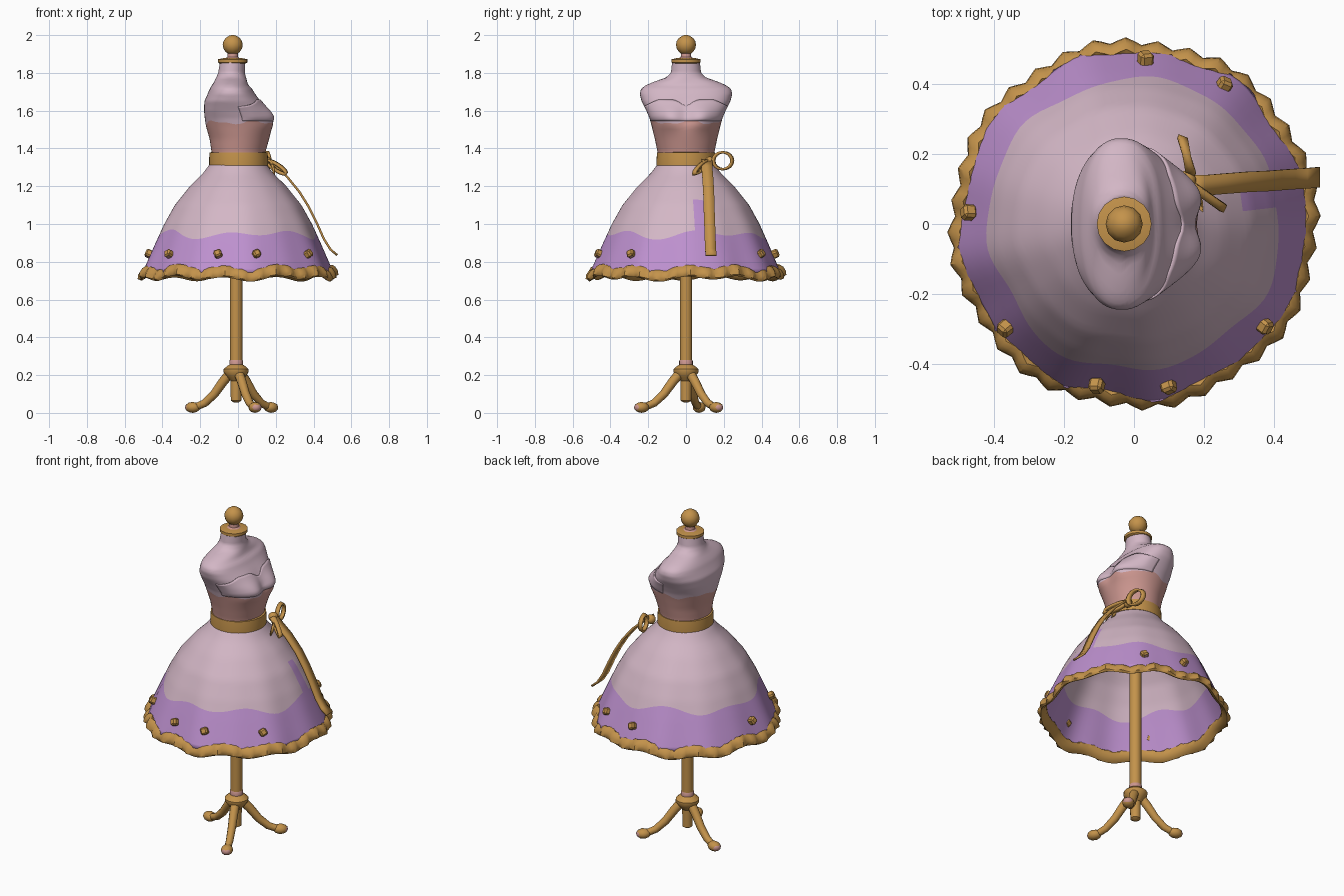
import bpy, bmesh, math
from math import sin, cos, pi, tau, exp, radians
from mathutils import Vector

cube = bpy.data.objects.get("Cube")
if cube:
    bpy.data.objects.remove(cube)


def material(name, rgb):
    m = bpy.data.materials.new(name)
    m.use_nodes = True
    m.diffuse_color = (*rgb, 1)
    m.node_tree.nodes["Principled BSDF"].inputs["Base Color"].default_value = (*rgb, 1)
    return m


PINK = material("pale pink", (0.65, 0.47, 0.56))
PURPLE = material("lilac", (0.51, 0.28, 0.62))
GOLD = material("old gold", (0.55, 0.29, 0.07))
SALMON = material("salmon", (0.61, 0.31, 0.28))


def finish(name, bm, mats, angle=40, rule=None):
    bmesh.ops.recalc_face_normals(bm, faces=bm.faces)
    mesh = bpy.data.meshes.new(name)
    if rule:
        for f in bm.faces:
            f.material_index = rule(f)
    bm.to_mesh(mesh)
    bm.free()
    for m in mats:
        mesh.materials.append(m)
    ob = bpy.data.objects.new(name, mesh)
    bpy.context.collection.objects.link(ob)
    bpy.ops.object.select_all(action="DESELECT")
    ob.select_set(True)
    bpy.context.view_layer.objects.active = ob
    bpy.ops.object.shade_smooth_by_angle(angle=radians(angle))
    return ob


def grid(name, point, nu, nv, mats, wrap_u=True, wrap_v=False, cap=False, row_mat=None, angle=40):
    """Sheet of quads from point(u, v), with u and v running 0..1."""
    bm = bmesh.new()
    ru, rv = nu + (not wrap_u), nv + (not wrap_v)
    rows = [[bm.verts.new(point(i / nu, j / nv)) for i in range(ru)] for j in range(rv)]
    for j in range(nv):
        for i in range(nu):
            k, l = (i + 1) % ru, (j + 1) % rv
            f = bm.faces.new((rows[j][i], rows[j][k], rows[l][k], rows[l][i]))
            if row_mat:
                f.material_index = row_mat((i + 0.5) / nu, (j + 0.5) / nv)
    if cap:
        bm.faces.new(rows[0][::-1])
        bm.faces.new(rows[-1])
    return finish(name, bm, mats, angle)


def lookup(table, z):
    for a, b in zip(table, table[1:]):
        if a[0] <= z <= b[0]:
            t = (z - a[0]) / (b[0] - a[0])
            return [p + (q - p) * t for p, q in zip(a[1:], b[1:])]
    return table[0][1:] if z < table[0][0] else table[-1][1:]


def lathe(name, profile, x, mat, sides=16):
    def point(u, v):
        r, z = profile[round(v * (len(profile) - 1))]
        return (x + r * cos(tau * u), r * sin(tau * u), z)
    return grid(name, point, sides, len(profile) - 1, [mat], cap=True)


def tube(name, pts, radii, mat, sides=10):
    pts = [Vector(p) for p in pts]

    def point(u, v):
        k = round(v * (len(pts) - 1))
        d = (pts[min(k + 1, len(pts) - 1)] - pts[max(k - 1, 0)]).normalized()
        s = d.cross(Vector((0, 0, 1))).normalized()
        return pts[k] + radii[k] * (s * cos(tau * u) + s.cross(d) * sin(tau * u))
    return grid(name, point, sides, len(pts) - 1, [mat], cap=True)


def ribbon(name, pts, across, width, closed=False):
    """Flat strip of cloth following a path."""
    bm = bmesh.new()
    a = Vector(across).normalized() * width / 2
    pairs = [(bm.verts.new(Vector(p) - a), bm.verts.new(Vector(p) + a)) for p in pts]
    if closed:
        pairs.append(pairs[0])
    for p, q in zip(pairs, pairs[1:]):
        bm.faces.new((p[0], p[1], q[1], q[0]))
    ob = finish(name, bm, [GOLD])
    s = ob.modifiers.new("cloth", "SOLIDIFY")
    s.thickness, s.offset = 0.012, 0


# Torso: height, back x, front x, half width, squareness
TORSO = [(1.31, -.14, .145, .15, 2), (1.38, -.14, .145, .15, 2), (1.45, -.15, .165, .165, 2),
         (1.52, -.17, .185, .182, 2.1), (1.56, -.176, .178, .193, 2.2), (1.60, -.18, .155, .21, 2.3),
         (1.65, -.178, .12, .235, 2.3), (1.69, -.16, .09, .245, 2.3), (1.715, -.15, .075, .238, 2.3),
         (1.735, -.138, .055, .212, 2.2), (1.755, -.125, .048, .165, 2.1), (1.775, -.115, .043, .105, 2),
         (1.80, -.105, .036, .08, 2), (1.86, -.095, .036, .073, 2)]


def torso_point(a, z, grow=0.0):
    back, front, w, n = lookup(TORSO, z)
    c, s = cos(a), sin(a)
    x = (back + front) / 2 + ((front - back) / 2 + grow) * math.copysign(abs(c) ** (2 / n), c)
    y = (w + grow) * math.copysign(abs(s) ** (2 / n), s)
    if c > 0:  # bust swell either side of a shallow centre
        swell = exp(-((abs(y) - .09) / .06) ** 2) * .022 - exp(-(y / .04) ** 2) * .012
        x += swell * exp(-((z - 1.57) / .06) ** 2)
    return Vector((x, y, z))


SPLIT = 14


def torso_grid(u, v):
    k, a = round(v * 48), tau * u
    edge = 1.538 + .008 * sin(5 * a + 1) + .005 * sin(9 * a)
    z = 1.31 + (edge - 1.31) * k / SPLIT if k <= SPLIT else edge + (1.86 - edge) * (k - SPLIT) / (48 - SPLIT)
    return torso_point(a, z)


grid("torso", torso_grid, 64, 48, [PINK, SALMON], cap=True,
     row_mat=lambda u, v: 1 if v * 48 < SPLIT else 0)


# Sweetheart cups as a slightly raised layer on the front
def cup_point(u, v):
    a = radians(-85 + 170 * u)
    y = torso_point(a, 1.62).y
    top = 1.66 - .035 * exp(-(y / .035) ** 2) - .035 * max(0, (abs(y) - .13) / .08)
    z = 1.545 + (top - 1.545) * v
    return torso_point(a, z, .007 * min(1, v * 4 + .1) * min(1, 8 * min(u, 1 - u) + .1))


cups = grid("bodice_cups", cup_point, 48, 10, [PINK], wrap_u=False)
cups.modifiers.new("cloth", "SOLIDIFY").thickness = .008

# Neck cap and finial
lathe("neck_cap", [(.07, 1.85), (.078, 1.856), (.078, 1.872), (.05, 1.878)], -.028, GOLD)
lathe("finial_stem", [(.045, 1.872), (.028, 1.885), (.026, 1.91)], -.028, SALMON)
lathe("finial_ball", [(.02, 1.898)] + [(.053 * sin(t * pi / 8), 1.948 - .052 * cos(t * pi / 8))
                                       for t in range(2, 8)] + [(.008, 2.0)], -.028, GOLD, 12)

# Skirt: height and radius, with soft folds that grow toward the hem
SKIRT = [(.74, .503), (.80, .478), (.90, .435), (1.0, .39), (1.1, .335), (1.2, .255), (1.27, .185), (1.33, .14)]


def skirt_point(u, v):
    k, a = round(v * 30), tau * u
    edge = .945 + .016 * sin(7 * a + 1) + .012 * sin(4 * a)
    z = .745 + (edge - .745) * k / 10 if k <= 10 else edge + (1.33 - edge) * (k - 10) / 20
    fold = 1 + (1 - v) * (.013 * sin(8 * a) + .008 * sin(13 * a + 2))
    r = lookup(SKIRT, z)[0] * fold
    return (r * cos(a), r * sin(a), z)


def skirt_colour(u, v):
    beside_sash = 8 < u * 360 < 18 and v * 30 < 19
    return 1 if v * 30 < 10 or beside_sash else 0


skirt = grid("skirt", skirt_point, 108, 30, [PINK, PURPLE], row_mat=skirt_colour)
skirt.modifiers.new("cloth", "SOLIDIFY").thickness = .008


# Ruffled hem trim
def hem_point(u, v):
    a, t = tau * u, tau * v
    r = .499 + .006 * sin(8 * a) + .009 * sin(36 * a) * (cos(t) > 0) + .019 * cos(t) - .012 * sin(t)
    z = .742 + .011 * cos(11 * a) + .006 * sin(5 * a) + .031 * sin(t)
    return (r * cos(a), r * sin(a), z)


grid("hem_trim", hem_point, 144, 8, [GOLD], wrap_v=True)

# Studs around the hem
for i, deg in enumerate((86, 57, 176, 219, 257, 282, 322)):
    bm = bmesh.new()
    bmesh.ops.create_cube(bm, size=.04)
    bmesh.ops.bevel(bm, geom=bm.edges[:], offset=.008, segments=1, affect="EDGES")
    ob = finish(f"hem_stud_{i + 1}", bm, [GOLD, SALMON], 20, lambda f: 1 if f.normal.z < -.9 else 0)
    ob.location = (.472 * cos(radians(deg)), .472 * sin(radians(deg)), .842)
    ob.rotation_euler = (radians(25), radians(-24), radians(deg))

# Waist sash, knot, bow loops and tails
BELT = [(.14, 1.305), (.156, 1.31), (.156, 1.345), (.153, 1.378), (.135, 1.382)]
lathe("waist_sash", BELT, .003, GOLD, 40)
bm = bmesh.new()
bmesh.ops.create_icosphere(bm, subdivisions=2, radius=.028)
finish("bow_knot", bm, [GOLD]).location = (.15, .125, 1.33)
ribbon("bow_loop_left", [(.15 + .012 * cos(t * pi / 8), .195 - .05 * cos(t * pi / 8), 1.335 + .045 * sin(t * pi / 8))
                         for t in range(16)], (1, -.4, 0), .028, True)
ribbon("bow_loop_right", [(.205 - .05 * cos(t * pi / 8), .08 + .035 * cos(t * pi / 8),
                           1.3 + .03 * cos(t * pi / 8) + .018 * sin(t * pi / 8))
                          for t in range(16)], (.4, .9, .3), .025, True)
ribbon("short_tail", [(.165, .12, 1.335), (.185, .08, 1.31), (.19, .05, 1.265)], (0, .8, .5), .035)
ribbon("long_tail", [(.16, .11, 1.34), (.2, .11, 1.305), (.26, .115, 1.25), (.325, .12, 1.17), (.375, .122, 1.09),
                     (.415, .125, 1.01), (.455, .128, .92), (.49, .13, .865), (.525, .133, .835)],
       (0, 1, 0), .058)

# Stand: pole, collar, hub and three curved legs
X = -.01
lathe("stand_pole", [(.033, .28), (.033, 1.33)], X, GOLD)
lathe("pole_collar", [(.025, .245), (.036, .255), (.036, .275), (.03, .285)], X, SALMON)
lathe("stand_hub", [(.012, .055), (.028, .065), (.03, .17), (.048, .19), (.066, .215), (.066, .232),
                    (.045, .25), (.03, .258)], X, GOLD)
for i, (fx, fy) in enumerate(((.175, .16), (.09, -.235), (-.24, .07))):
    leg = [(.12, .215), (.3, .165), (.5, .1), (.72, .052), (.88, .036), (1.0, .03)]
    tube(f"stand_leg_{i + 1}", [(X + (fx - X) * t, fy * t, z) for t, z in leg],
         [.026, .025, .023, .021, .02, .02], GOLD)
    bm = bmesh.new()
    bmesh.ops.create_icosphere(bm, subdivisions=2, radius=.034)
    bmesh.ops.scale(bm, vec=(1.25, 1, .85), verts=bm.verts)
    foot = finish(f"stand_foot_{i + 1}", bm, [GOLD, SALMON], 40,
                  lambda f: 1 if f.calc_center_median().x > .03 else 0)
    foot.location = (fx, fy, .029)
    foot.rotation_euler.z = math.atan2(fy, fx - X)
